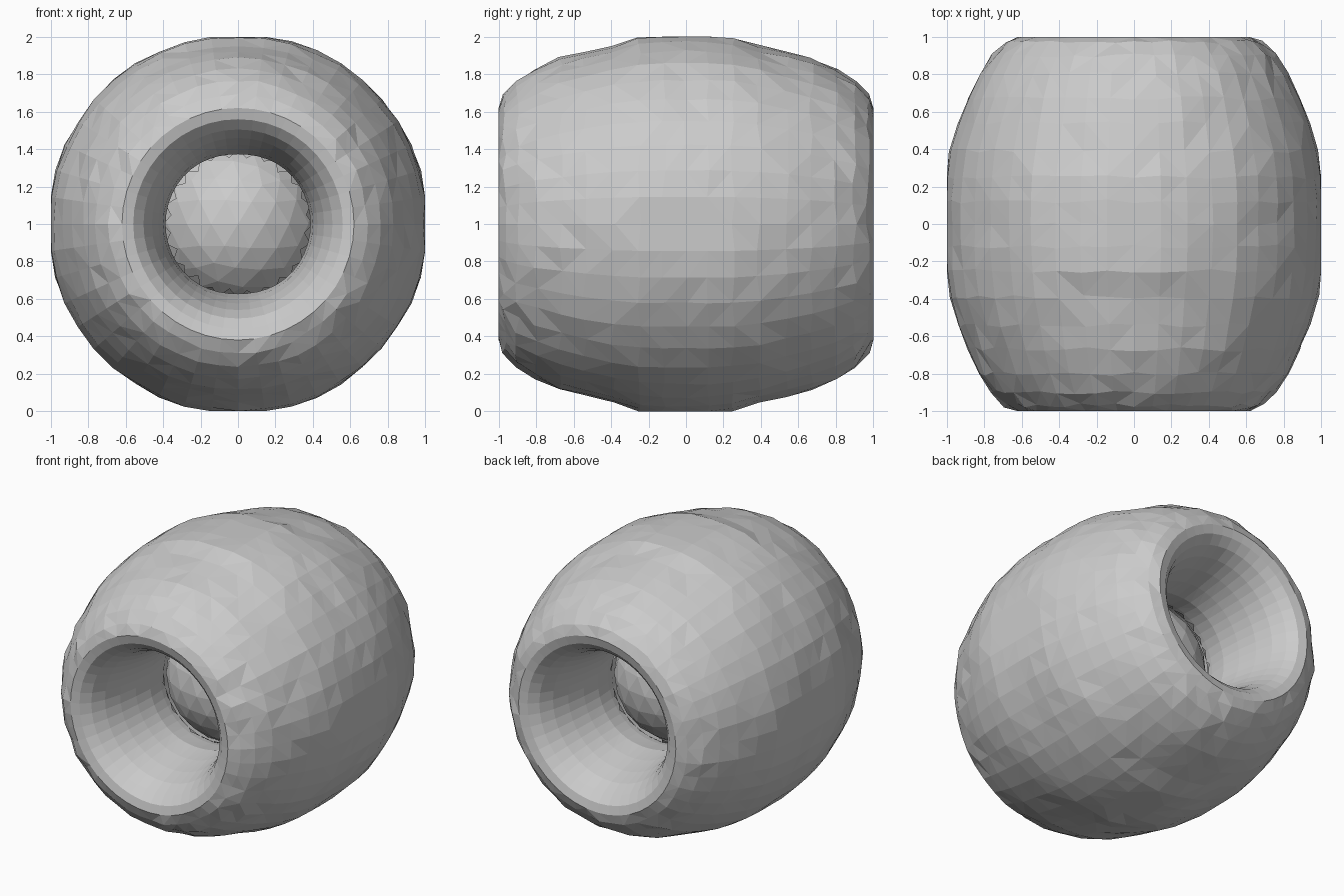
import bpy, bmesh, math, random
from mathutils import Vector

if "Cube" in bpy.data.objects:
    bpy.data.objects.remove(bpy.data.objects["Cube"])

random.seed(4)
grey = bpy.data.materials.new("light grey")
grey.diffuse_color = (0.6, 0.6, 0.6, 1)
grey.use_nodes = True
grey.node_tree.nodes["Principled BSDF"].inputs["Base Color"].default_value = grey.diffuse_color


def finish(bm, name):
    bmesh.ops.recalc_face_normals(bm, faces=bm.faces[:])
    mesh = bpy.data.meshes.new(name)
    bm.to_mesh(mesh)
    bm.free()
    mesh.materials.append(grey)
    obj = bpy.data.objects.new(name, mesh)
    obj.location = (0, 0, 1)
    bpy.context.collection.objects.link(obj)
    return obj


def clamp(v):
    return max(-1.0, min(1.0, v))


# Ring body: half profile (radius, y), mirrored and turned about the y axis
outer = [(1.015, 0), (1.015, .12), (1.008, .25), (.985, .39), (.938, .54),
         (.89, .67), (.83, .80), (.765, .90), (.69, .97), (.62, 1.0)]
inner = [(.56, .985), (.505, .93), (.46, .84), (.425, .72), (.40, .58),
         (.387, .44), (.40, .31), (.43, .15)]
half = outer + inner
profile = half + [(.44, 0)] + [(r, -y) for r, y in reversed(half[1:])]

SEG = 44
bm = bmesh.new()
rings = []
for i in range(SEG):
    ring = []
    for j, (r, y) in enumerate(profile):
        t = 2 * math.pi * i / SEG
        # shallow groove around the raised top and bottom pads
        dip = 0.037 * math.cos(t) ** 8 * math.exp(-((abs(y) - .42) / .16) ** 2)
        rough = random.uniform(-.006, .006) if r > .65 else 0
        rr = r * (1 - dip) + rough
        yy = y + (random.uniform(-.012, .012) if .65 < r else 0)
        ring.append(bm.verts.new((clamp(rr * math.sin(t)), clamp(yy),
                                  clamp(rr * math.cos(t)))))
    rings.append(ring)
n = len(profile)
for i in range(SEG):
    a, b = rings[i], rings[(i + 1) % SEG]
    for j in range(n):
        k = (j + 1) % n
        bm.faces.new((a[j], a[k], b[k], b[j]))
bmesh.ops.triangulate(bm, faces=bm.faces[:])
finish(bm, "ring_body")

# Ball sitting in the tunnel
bm = bmesh.new()
bmesh.ops.create_icosphere(bm, subdivisions=3, radius=.465)
finish(bm, "inner_ball")

# Ragged teeth where the ball meets the tunnel, at both ends
TEETH = 24
for side, name in ((-1, "front_teeth"), (1, "back_teeth")):
    bm = bmesh.new()
    for i in range(TEETH):
        points = []
        for f, r, y in ((0, .398, .27), (.5, .355, .335), (1, .398, .27)):
            t = 2 * math.pi * (i + f) / TEETH
            if f == .5:
                r += random.uniform(-.012, .012)
            points.append(bm.verts.new((r * math.sin(t), side * y, r * math.cos(t))))
        bm.faces.new(points if side < 0 else points[::-1])
    finish(bm, name)
